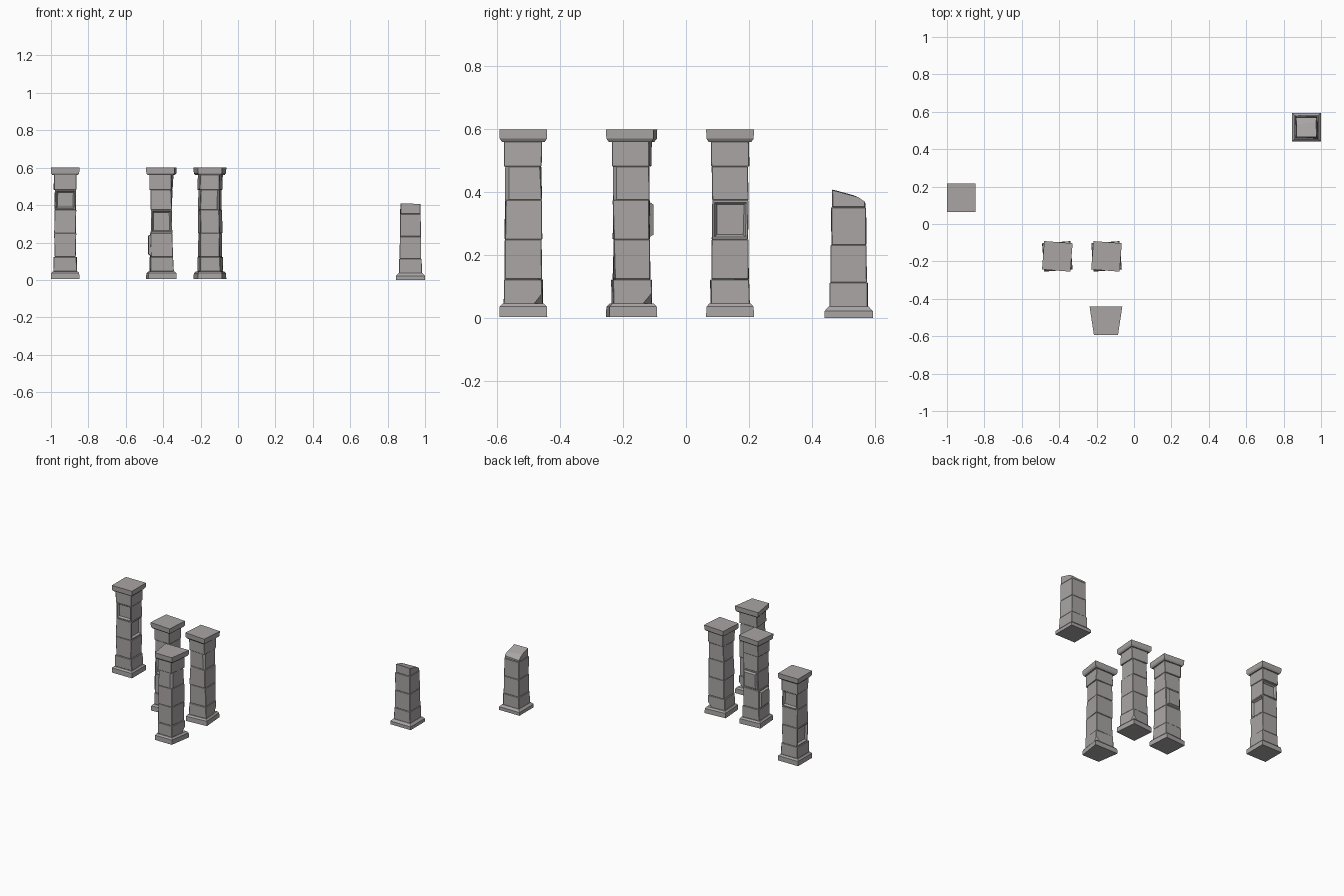
import bpy, bmesh, math, random
from mathutils import Vector, Matrix

if "Cube" in bpy.data.objects:
    bpy.data.objects.remove(bpy.data.objects["Cube"])

DIRS = {'+x': Vector((1, 0, 0)), '-x': Vector((-1, 0, 0)),
        '+y': Vector((0, 1, 0)), '-y': Vector((0, -1, 0))}

stone = bpy.data.materials.new("stone")
stone.diffuse_color = (0.40, 0.375, 0.375, 1)
stone.use_nodes = True
stone.node_tree.nodes["Principled BSDF"].inputs["Base Color"].default_value = stone.diffuse_color


def cut(bm, co, no):
    """Slice off everything on the +normal side and close the hole."""
    geom = bm.verts[:] + bm.edges[:] + bm.faces[:]
    bmesh.ops.bisect_plane(bm, geom=geom, plane_co=co, plane_no=no, clear_outer=True)
    bmesh.ops.holes_fill(bm, edges=[e for e in bm.edges if e.is_boundary], sides=0)


def block(out, z0, z1, h0, h1, rng, jitter=0.0, bevel=0.002, chip=None, panels=()):
    """One square stone from z0 to z1, appended to the pillar mesh."""
    bm = bmesh.new()
    bmesh.ops.create_cube(bm, size=2)
    for v in bm.verts:
        h = h1 if v.co.z > 0 else h0
        v.co = (v.co.x * h + rng.uniform(-jitter, jitter),
                v.co.y * h + rng.uniform(-jitter, jitter),
                z1 if v.co.z > 0 else z0)
    if bevel:
        bmesh.ops.bevel(bm, geom=bm.edges[:], offset=bevel, segments=1, affect='EDGES')
    if chip == 'corner':    # broken lower corner
        cut(bm, Vector((h0, h0 - 0.03, z0)), Vector((1, 1, -0.8)))
    elif chip == 'edge':    # worn upright edge
        cut(bm, Vector((h0, -h0 + 0.012, z0)), Vector((1, -1, 0)))
    elif chip == 'top':     # sloping fracture
        cut(bm, Vector((0, -0.035, 0.403)), Vector((0.02, 0.27, 1)))
        cut(bm, Vector((0, 0.03, 0.382)), Vector((-0.05, 0.7, 1)))
    # sunken or raised square panels
    for side, depth in panels:
        f = max(bm.faces, key=lambda p: p.normal.dot(DIRS[side]) * p.calc_area())
        bmesh.ops.inset_individual(bm, faces=[f], thickness=0.008, depth=0)
        bmesh.ops.inset_individual(bm, faces=[f], thickness=0.01, depth=depth)
    bmesh.ops.recalc_face_normals(bm, faces=bm.faces[:])
    tmp = bpy.data.meshes.new("tmp")
    bm.to_mesh(tmp)
    bm.free()
    out.from_mesh(tmp)
    bpy.data.meshes.remove(tmp)


def finish(bm, name, x, y, twist=0, taper=0):
    for v in bm.verts:
        v.co.x *= 1 + taper * v.co.y / 0.075
        v.co = Matrix.Rotation(twist * (1 - 2 * v.co.z / 0.6), 3, 'Z') @ v.co
    me = bpy.data.meshes.new(name)
    bm.to_mesh(me)
    bm.free()
    me.materials.append(stone)
    ob = bpy.data.objects.new(name, me)
    ob.location = (x, y, 0)
    bpy.context.collection.objects.link(ob)


def pillar(name, x, y, seed, panels={}, chips={}, **shape):
    rng = random.Random(seed)
    bm = bmesh.new()
    # foot
    block(bm, 0.004, 0.036, 0.076, 0.075, rng, bevel=0)
    block(bm, 0.036, 0.046, 0.075, 0.066, rng, bevel=0)
    # stacked shaft stones
    stones = [(0.045, 0.123, 0.062, 0.061), (0.123, 0.25, 0.058, 0.058),
              (0.25, 0.375, 0.058, 0.057), (0.375, 0.482, 0.057, 0.056),
              (0.482, 0.562, 0.060, 0.060)]
    for i, s in enumerate(stones):
        block(bm, *s, rng, jitter=0.0025, chip=chips.get(i), panels=panels.get(i, ()))
    # cap
    block(bm, 0.56, 0.57, 0.068, 0.075, rng, bevel=0)
    block(bm, 0.57, 0.6, 0.075, 0.076, rng, bevel=0)
    finish(bm, name, x, y, **shape)


worn = {0: 'corner', 3: 'edge'}
turn = math.radians(4.5)

pillar("pillar_left", -0.924, 0.14, 1,
       panels={3: [('-y', -0.014), ('+y', -0.014)], 2: [('+x', -0.014)], 1: [('-x', -0.014)]})
pillar("pillar_mid_left", -0.41, -0.173, 2, twist=turn,
       panels={2: [('-y', -0.012), ('+y', 0.012)], 1: [('-x', 0.012)]})
pillar("pillar_mid_right", -0.147, -0.173, 3, twist=turn, chips=worn)
pillar("pillar_front", -0.15, -0.517, 4, taper=0.15, chips=worn)

# broken pillar stump
rng = random.Random(5)
bm = bmesh.new()
block(bm, 0.0, 0.022, 0.077, 0.077, rng, bevel=0)
block(bm, 0.022, 0.036, 0.077, 0.064, rng, bevel=0)
for s in [(0.034, 0.113, 0.061, 0.060), (0.113, 0.232, 0.057, 0.056), (0.232, 0.352, 0.055, 0.055)]:
    block(bm, *s, rng, jitter=0.0015)
block(bm, 0.352, 0.43, 0.054, 0.052, rng, jitter=0.002, chip='top')
finish(bm, "broken_pillar", 0.922, 0.517)
